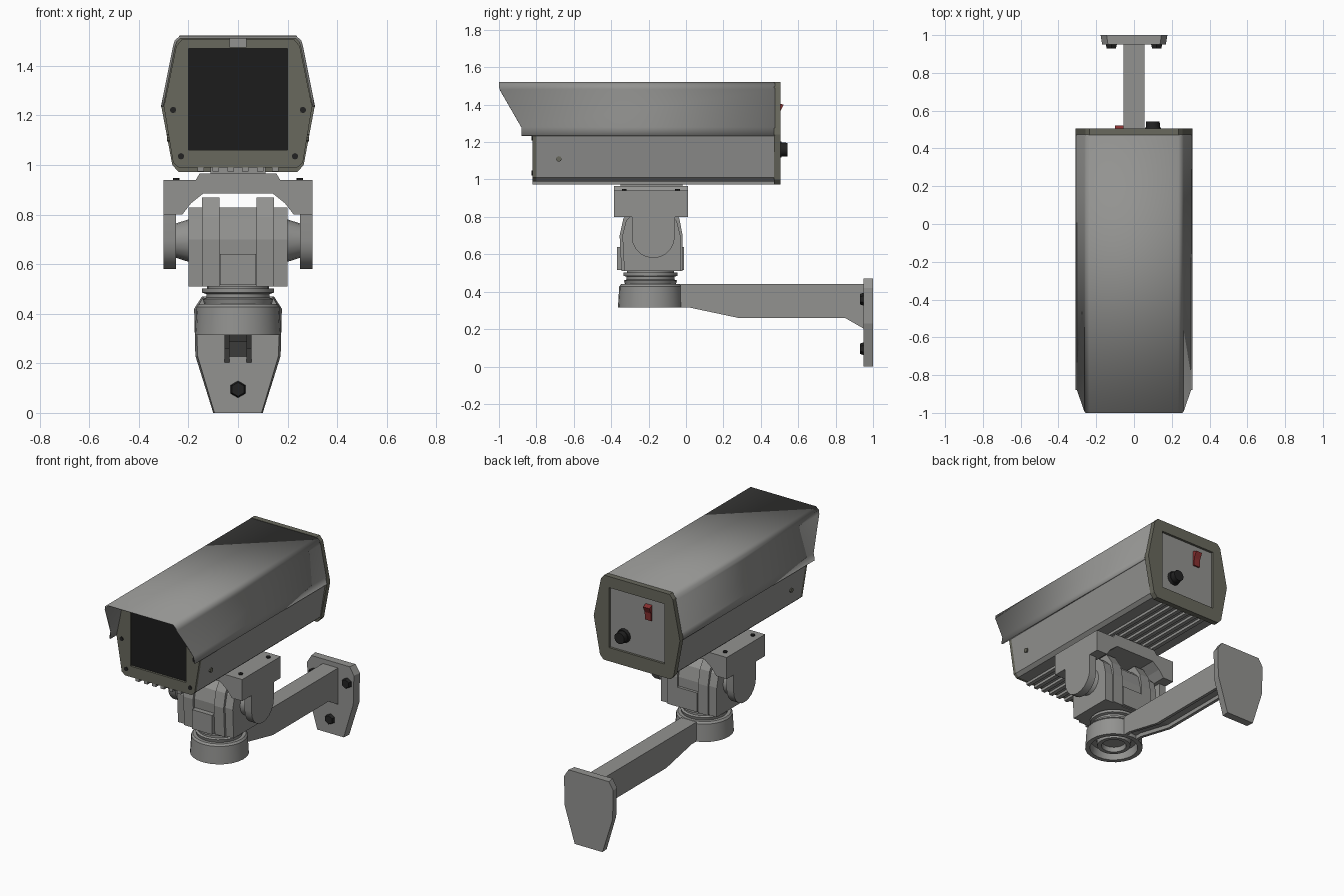
import bpy, bmesh, math
from mathutils import Vector, Matrix

if "Cube" in bpy.data.objects:
    bpy.data.objects.remove(bpy.data.objects["Cube"])


def colour(name, rgb):
    m = bpy.data.materials.new(name)
    m.diffuse_color = (*rgb, 1)
    m.use_nodes = True
    m.node_tree.nodes["Principled BSDF"].inputs["Base Color"].default_value = m.diffuse_color
    return m


GREY = colour("painted grey", (0.29, 0.29, 0.28))
OLIVE = colour("olive grey trim", (0.14, 0.14, 0.11))
GLASS = colour("dark glass", (0.012, 0.012, 0.012))
BLACK = colour("black fittings", (0.016, 0.016, 0.016))
RED = colour("red switch", (0.25, 0.03, 0.03))


def finish(name, bm, mat, smooth=None):
    bmesh.ops.remove_doubles(bm, verts=bm.verts, dist=1e-5)
    bmesh.ops.recalc_face_normals(bm, faces=bm.faces)
    me = bpy.data.meshes.new(name)
    bm.to_mesh(me)
    bm.free()
    me.materials.append(mat)
    ob = bpy.data.objects.new(name, me)
    bpy.context.collection.objects.link(ob)
    if smooth:
        bpy.ops.object.select_all(action='DESELECT')
        ob.select_set(True)
        bpy.context.view_layer.objects.active = ob
        bpy.ops.object.shade_smooth_by_angle(angle=math.radians(smooth))
    return ob


def prism(name, pts, a, b, axis, mat, smooth=None):
    """Extrude a closed outline from a to b along x (y,z points) or y (x,z points)."""
    bm = bmesh.new()
    put = (lambda p, t: (t, p[0], p[1])) if axis == 'x' else (lambda p, t: (p[0], t, p[1]))
    lo = [bm.verts.new(put(p, a)) for p in pts]
    hi = [bm.verts.new(put(p, b)) for p in pts]
    bm.faces.new(lo)
    bm.faces.new(hi[::-1])
    for i in range(len(pts)):
        j = (i + 1) % len(pts)
        bm.faces.new((lo[i], lo[j], hi[j], hi[i]))
    return finish(name, bm, mat, smooth)


def box(name, x, y, z, mat):
    return prism(name, [(x[0], z[0]), (x[1], z[0]), (x[1], z[1]), (x[0], z[1])], *y, 'y', mat)


def rod(name, centre, direction, r1, r2, length, mat, sides=8):
    bm = bmesh.new()
    rot = Vector((0, 0, 1)).rotation_difference(Vector(direction)).to_matrix().to_4x4()
    bmesh.ops.create_cone(bm, cap_ends=True, segments=sides, radius1=r1, radius2=r2,
                          depth=length, matrix=Matrix.Translation(centre) @ rot)
    return finish(name, bm, mat, 40 if sides > 8 else None)


def lathe(name, profile, cy, mat, sides=24):
    bm = bmesh.new()
    vs = [bm.verts.new((r, 0, z)) for r, z in profile]
    es = [bm.edges.new(e) for e in zip(vs, vs[1:])]
    bmesh.ops.spin(bm, geom=vs + es, cent=(0, 0, 0), axis=(0, 0, 1),
                   angle=math.tau, steps=sides, use_duplicate=False)
    bmesh.ops.translate(bm, verts=bm.verts, vec=(0, cy, 0))
    return finish(name, bm, mat, 35)


def frame(name, outline, x, z, a, b, mat):
    """Ring between an outline and a rectangular opening."""
    bm = bmesh.new()
    inner = [(max(x[0], min(x[1], p[0])), max(z[0], min(z[1], p[1]))) for p in outline]
    loops = [[bm.verts.new((p[0], y, p[1])) for p in pts]
             for pts, y in ((outline, a), (outline, b), (inner, b), (inner, a))]
    n = len(outline)
    for k in range(4):
        u, v = loops[k], loops[(k + 1) % 4]
        for i in range(n):
            j = (i + 1) % n
            bm.faces.new((u[i], u[j], v[j], v[i]))
    return finish(name, bm, mat)


def mirrored(half):
    """Close a right-hand profile with its left-hand mirror image."""
    return half + [(-x, z) for x, z in reversed(half)]


# camera housing
body = mirrored([(.24, .99), (.262, 1.01), (.299, 1.235), (.249, 1.48), (.225, 1.508)])
prism("housing", body, -.80, .48, 'y', GREY)
frame("front_bezel", body, (-.2, .2), (1.06, 1.47), -.82, -.80, OLIVE)
box("front_window", (-.2, .2), (-.806, -.799), (1.06, 1.47), GLASS)
box("front_latch", (-.035, .035), (-.835, -.80), (1.475, 1.51), GREY)
rear = mirrored([(.24, .972), (.265, 1.0), (.31, 1.24), (.258, 1.495), (.235, 1.522)])
frame("rear_bezel", rear, (-.2, .2), (1.06, 1.45), .47, .505, OLIVE)
box("rear_panel", (-.2, .2), (.479, .49), (1.06, 1.45), GREY)

# sunshield: open canopy with a raked front edge
half = [(.31, 1.235, -.88), (.302, 1.28, -.88), (.262, 1.48, -.995),
        (.255, 1.503, -1.0), (.235, 1.52, -1.0)]
arc = half + [(-x, z, y) for x, z, y in reversed(half)]
bm = bmesh.new()
front = [bm.verts.new((x, y, z)) for x, z, y in arc]
back = [bm.verts.new((x, .475, z)) for x, z, y in arc]
for i in range(len(arc) - 1):
    bm.faces.new((front[i], front[i + 1], back[i + 1], back[i]))
shield = finish("sunshield", bm, GREY, 50)
inward = shield.data.polygons[4].normal.z < 0
mod = shield.modifiers.new("thickness", 'SOLIDIFY')
mod.thickness = .01
mod.offset = 1 if inward else -1

# rails beneath the housing
for i in range(6):
    x = -.15 + i * .06
    box("bottom_rail", (x - .013, x + .013), (-.82, .475), (.973, .992), GREY)

# screws, knob and switch
for s in (-1, 1):
    for x, z in ((.262, 1.222), (.23, 1.035)):
        rod("bezel_screw", (s * x, -.821, z), (0, 1, 0), .013, .013, .01, BLACK)
    rod("side_screw", (s * .281, -.68, 1.11), (1, 0, 0), .015, .015, .012, OLIVE)
rod("knob_base", (.1, .5, 1.16), (0, 1, 0), .045, .042, .02, BLACK, 12)
rod("knob", (.1, .52, 1.16), (0, 1, 0), .038, .036, .045, BLACK, 12)
prism("rocker_switch", [(.488, 1.31), (.5, 1.31), (.503, 1.36), (.522, 1.40), (.488, 1.41)],
      -.1, -.055, 'x', RED)

# yoke
prism("yoke_bridge", mirrored([(.14, .885), (.19, .845), (.225, .8), (.3, .8), (.3, .94),
                               (.17, .94), (.155, .965)]), -.385, .01, 'y', GREY)
box("yoke_mount", (-.11, .11), (-.35, -.02), (.96, .992), GREY)
cheek = [(-.29, .82)] + [(-.175 + .115 * math.cos(a), .695 + .115 * math.sin(a))
                         for a in (math.pi + i * math.pi / 10 for i in range(11))] + [(-.06, .82)]
for s in (-1, 1):
    prism("yoke_cheek", cheek, s * .25, s * .3, 'x', GREY, 40)
    rod("tilt_axle", (s * .22, -.18, .695), (s, 0, 0), .09, .068, .07, GREY, 16)
    for y in (-.33, -.045):
        rod("yoke_bolt", (s * .25, y, .942), (0, 0, 1), .013, .013, .012, BLACK)

# pan head
prism("pan_head", [(-.33, .51), (-.34, .70), (-.32, .78), (-.27, .828), (-.1, .828),
                   (-.05, .78), (-.03, .7), (-.03, .51)], -.2, .2, 'x', GREY)
for s in (-1, 1):
    prism("pan_rib", [(-.345, .51), (-.355, .70), (-.335, .79), (-.285, .868), (-.085, .868),
                      (-.035, .79), (-.018, .7), (-.018, .51)], s * .075, s * .145, 'x', GREY)
for y0, y1 in ((-.37, -.3), (-.06, -.012)):
    box("pan_cover", (-.072, .072), (y0, y1), (.515, .64), GREY)

# swivel neck and hollow base cup
lathe("swivel_neck", [(0, .515), (.125, .515), (.125, .502), (.145, .502), (.145, .485),
                      (.128, .48), (.128, .465), (.142, .46), (.135, .435), (0, .435)], -.19, GREY)
lathe("base_cup", [(0, .44), (.157, .44), (.167, .428), (.174, .315), (.145, .315), (.14, .37),
                   (.105, .37), (.10, .33), (.075, .33), (.07, .36), (0, .36)], -.19, GREY)

# wall arm: web between two side plates
arm = [(-.03, .44), (.955, .44), (.955, .2), (.85, .26), (.28, .26), (.02, .315), (-.03, .315)]
for s in (-1, 1):
    prism("arm_side", arm, s * .035, s * .055, 'x', GREY)
prism("arm_web", [(y, z if z > .4 else z + .025) for y, z in arm], -.036, .036, 'x', GREY)

# wall plate with bevelled front edge
plate = mirrored([(.1, 0), (.172, .23), (.177, .42), (.145, .47)])
wall = prism("wall_plate", plate, .95, 1.0, 'y', GREY)
for v in wall.data.vertices:
    if v.co.y < .96:
        v.co.x *= .95
for x, z in ((0, .095), (-.12, .36), (.12, .36)):
    rod("wall_bolt", (x, .943, z), (0, 1, 0), .028, .036, .026, BLACK, 6)
